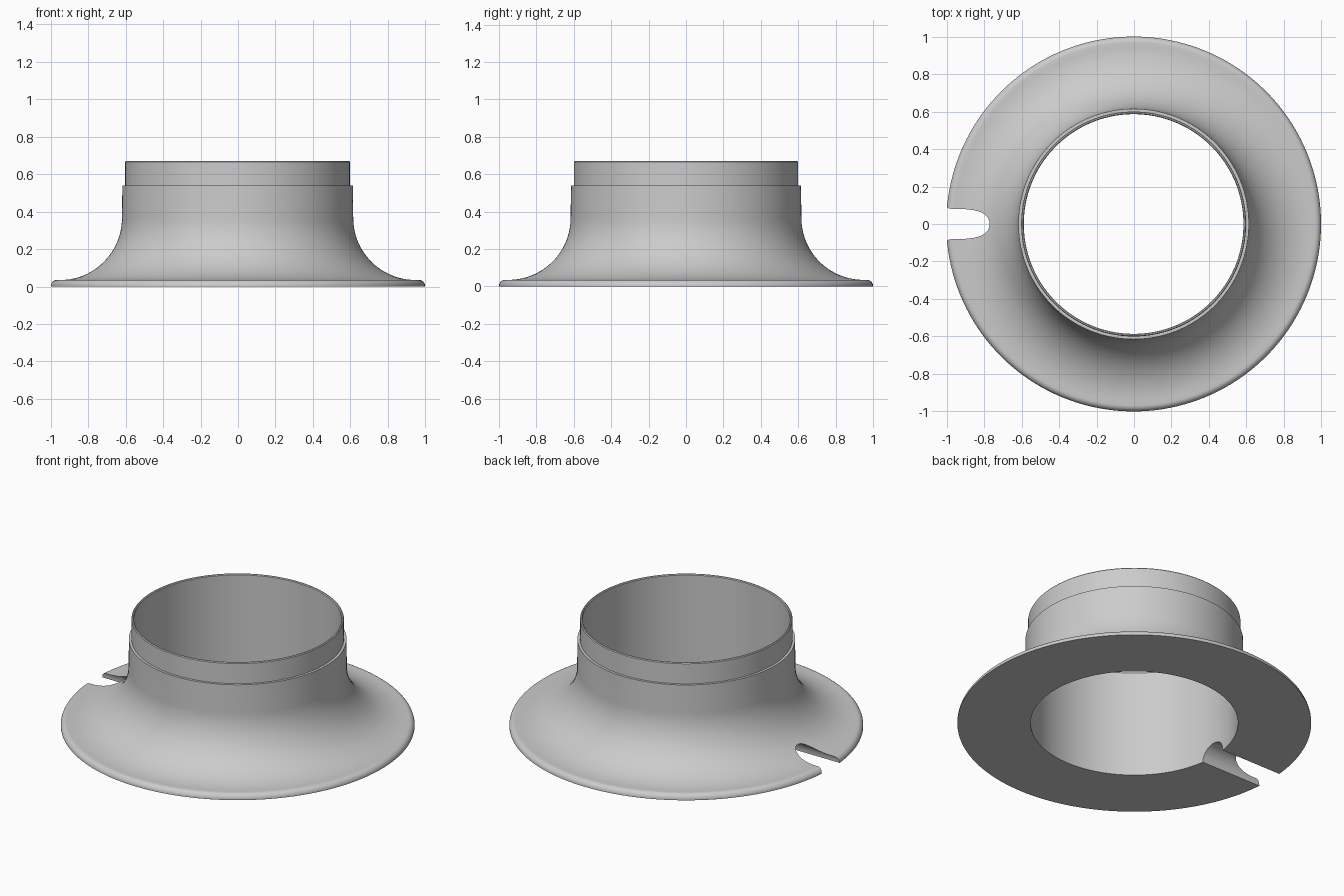
import bpy, bmesh
from math import sin, cos, pi

cube = bpy.data.objects.get("Cube")
if cube:
    bpy.data.objects.remove(cube)

CENTRE_X = -0.002
SEGMENTS = 160

grey = bpy.data.materials.new("light_grey")
grey.use_nodes = True
grey.diffuse_color = (0.6, 0.6, 0.6, 1)
grey.node_tree.nodes["Principled BSDF"].inputs["Base Color"].default_value = (0.6, 0.6, 0.6, 1)


def arc(cx, cz, radius, start, end, steps):
    """Points along a circular arc in the profile plane, angles in turns of pi."""
    angles = [pi * (start + (end - start) * i / steps) for i in range(steps + 1)]
    return [(cx + radius * cos(a), cz + radius * sin(a)) for a in angles]


def make_object(name, bm):
    bmesh.ops.recalc_face_normals(bm, faces=bm.faces)
    mesh = bpy.data.meshes.new(name)
    bm.to_mesh(mesh)
    bm.free()
    mesh.materials.append(grey)
    obj = bpy.data.objects.new(name, mesh)
    bpy.context.collection.objects.link(obj)
    return obj


def lathe(name, profile):
    """Closed ring from a closed (radius, height) profile."""
    bm = bmesh.new()
    rings = []
    for s in range(SEGMENTS):
        a = 2 * pi * s / SEGMENTS
        rings.append([bm.verts.new((CENTRE_X + r * cos(a), r * sin(a), z)) for r, z in profile])
    n = len(profile)
    for s in range(SEGMENTS):
        a, b = rings[s], rings[(s + 1) % SEGMENTS]
        for i in range(n):
            j = (i + 1) % n
            bm.faces.new((a[i], b[i], b[j], a[j]))
    return make_object(name, bm)


# Flared collar: bore, rounded rim, concave flare, stepped neck
profile = [(0.586, 0), (1.0, 0)]
profile += arc(0.968, 0.003, 0.032, 0, 0.5, 8)
profile += arc(0.948, 0.366, 0.331, 1.5, 1.0, 32)
profile += [(0.615, 0.54), (0.6, 0.54), (0.6, 0.665), (0.596, 0.67), (0.59, 0.67), (0.586, 0.665)]
collar = lathe("flared_collar", profile)

# Round-topped drain channel running from the rim through to the bore
bm = bmesh.new()
section = arc(0, 0, 0.088, 0, 2, 48)[:-1]
ends = [[bm.verts.new((x, y, z)) for y, z in section] for x in (-1.2, -0.4)]
for i in range(len(section)):
    j = (i + 1) % len(section)
    bm.faces.new((ends[0][i], ends[0][j], ends[1][j], ends[1][i]))
for end in ends:
    bm.faces.new(end)
cutter = make_object("channel_cutter", bm)
cutter.hide_render = True
cutter.hide_set(True)

channel = collar.modifiers.new("drain_channel", 'BOOLEAN')
channel.operation = 'DIFFERENCE'
channel.solver = 'EXACT'
channel.object = cutter

# Apply the cut, then smooth the curved faces with crisp edges
bpy.ops.object.select_all(action='DESELECT')
collar.select_set(True)
bpy.context.view_layer.objects.active = collar
bpy.ops.object.modifier_apply(modifier=channel.name)
bpy.data.objects.remove(cutter)
bpy.ops.object.shade_smooth_by_angle(angle=pi / 6)
